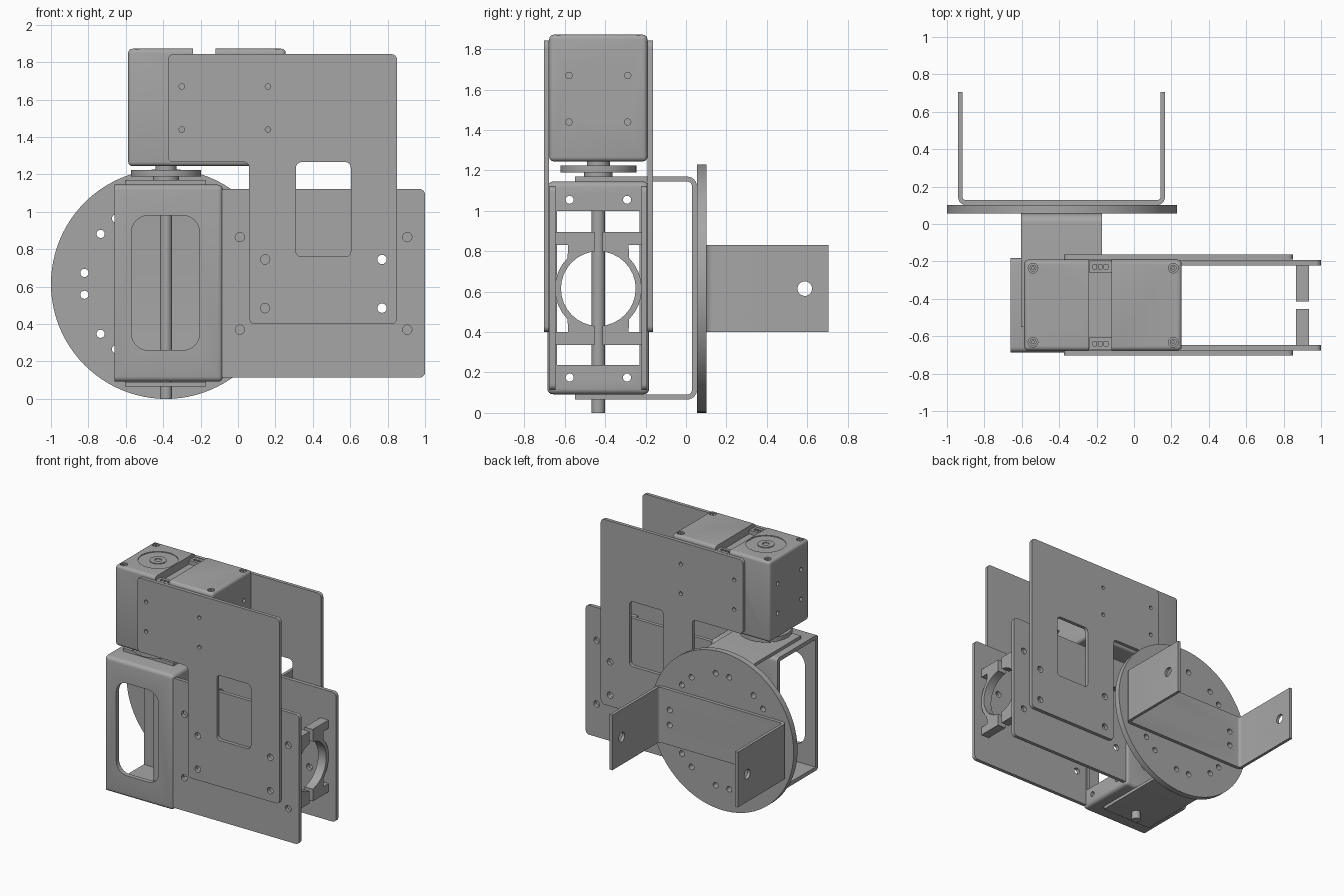
import bpy, bmesh
from math import pi, sin, cos
from mathutils import Matrix, Vector

if "Cube" in bpy.data.objects:
    bpy.data.objects.remove(bpy.data.objects["Cube"])

CX, CY, CZ = -0.385, -0.434, 0.615      # joint axis and hub height

metal = bpy.data.materials.new("grey metal")
metal.use_nodes = True
GREY = (0.38, 0.38, 0.38, 1)
metal.diffuse_color = GREY
metal.node_tree.nodes["Principled BSDF"].inputs["Base Color"].default_value = GREY

AXES = {"x": ((0, 1, 0), (0, 0, 1), (1, 0, 0)),
        "y": ((1, 0, 0), (0, 0, 1), (0, -1, 0)),
        "z": ((1, 0, 0), (0, 1, 0), (0, 0, 1))}


def add(name, mesh):
    ob = bpy.data.objects.new(name, mesh)
    bpy.context.collection.objects.link(ob)
    mesh.materials.clear()
    mesh.materials.append(metal)
    return ob


def circle(u, v, r, n=32):
    return [(u + r * cos(2 * pi * i / n), v + r * sin(2 * pi * i / n)) for i in range(n)]


def fillet(points, radii):
    """Round the square corners of an outline."""
    if not isinstance(radii, list):
        radii = [radii] * len(points)
    out = []
    for i, r in enumerate(radii):
        p = Vector(points[i])
        if r == 0:
            out.append(tuple(p))
            continue
        a = (Vector(points[i - 1]) - p).normalized()
        b = (Vector(points[(i + 1) % len(points)]) - p).normalized()
        c = p + (a + b) * r
        out += [tuple(c - r * (b * cos(t * pi / 12) + a * sin(t * pi / 12))) for t in range(7)]
    return out


def rect(u0, u1, v0, v1, r=0):
    return fillet([(u0, v0), (u1, v0), (u1, v1), (u0, v1)], r)


def slab(name, axis, lo, hi, loops):
    """Extrude an outline (first loop) with holes (other loops) along an axis."""
    cu = bpy.data.curves.new(name, "CURVE")
    cu.dimensions, cu.fill_mode, cu.extrude = "2D", "BOTH", (hi - lo) / 2
    for loop in loops:
        sp = cu.splines.new("POLY")
        sp.points.add(len(loop) - 1)
        for pt, (u, v) in zip(sp.points, loop):
            pt.co = (u, v, 0, 1)
        sp.use_cyclic_u = True
    tmp = bpy.data.objects.new(name, cu)
    bpy.context.collection.objects.link(tmp)
    bpy.context.view_layer.update()
    mesh = bpy.data.meshes.new_from_object(tmp.evaluated_get(bpy.context.evaluated_depsgraph_get()))
    bpy.data.objects.remove(tmp)
    u, v, w = (Vector(a) for a in AXES[axis])
    m = Matrix((u, v, w)).transposed().to_4x4()
    mid = (lo + hi) / 2
    m.translation = Vector([abs(c) * mid for c in w])
    bm = bmesh.new()
    bm.from_mesh(mesh)
    bm.transform(m)
    bmesh.ops.remove_doubles(bm, verts=bm.verts, dist=1e-5)
    bmesh.ops.recalc_face_normals(bm, faces=bm.faces)
    bm.to_mesh(mesh)
    bm.free()
    mesh.name = name
    return add(name, mesh)


def box(name, x0, x1, y0, y1, z0, z1, bevel=0, keep=lambda e: True):
    bm = bmesh.new()
    bmesh.ops.create_cube(bm, size=1)
    for v in bm.verts:
        v.co = [(a + b) / 2 + c * (b - a) for c, a, b in zip(v.co, (x0, y0, z0), (x1, y1, z1))]
    if bevel:
        bmesh.ops.bevel(bm, geom=[e for e in bm.edges if keep(e)], offset=bevel,
                        segments=4, profile=0.5, affect="EDGES")
    mesh = bpy.data.meshes.new(name)
    bm.to_mesh(mesh)
    bm.free()
    return add(name, mesh)


def cut(ob, cutters):
    for c in cutters:
        c.hide_render = True
        md = ob.modifiers.new("cut", "BOOLEAN")
        md.operation, md.solver, md.object = "DIFFERENCE", "EXACT", c
    bpy.context.view_layer.update()
    mesh = bpy.data.meshes.new_from_object(ob.evaluated_get(bpy.context.evaluated_depsgraph_get()))
    ob.modifiers.clear()
    ob.data = mesh
    for c in cutters:
        bpy.data.objects.remove(c)


def drum(name, r, z0, z1):
    return slab(name, "z", z0, z1, [circle(CX, CY, r, 48)])


# Round turntable with eight pairs of bolt holes
bolts = [circle(CX + 0.44 * cos(a), CZ + 0.44 * sin(a), 0.022, 16)
         for k in range(8) for a in (k * pi / 4 - 0.133, k * pi / 4 + 0.133)]
slab("turntable", "y", 0.055, 0.102, [circle(CX, CZ, 0.615, 96)] + bolts)

# Rear fork: bent strip with a pivot hole in each arm
x0, x1, t = -0.94, 0.165, 0.023
fork = slab("rear_fork", "z", 0.4, 0.83, [fillet(
    [(x0, 0.102), (x1, 0.102), (x1, 0.705), (x1 - t, 0.705), (x1 - t, 0.128),
     (x0 + t, 0.128), (x0 + t, 0.705), (x0, 0.705)],
    [0.04, 0.04, 0, 0, 0.018, 0.018, 0, 0])])
cut(fork, [slab("pivot_cutter", "x", -1.1, 0.3, [circle(0.588, CZ, 0.036)])]
    + [slab("bolt_cutter", "y", 0.09, 0.14, [b]) for b in bolts[:2] + bolts[8:10]])

# Swing bracket that wraps over and under the housing
slab("swing_bracket", "x", -0.605, -0.17, [fillet(
    [(-0.55, 0.066), (0.055, 0.066), (0.055, 1.17), (-0.55, 1.17),
     (-0.55, 1.146), (0.03, 1.146), (0.03, 0.09), (-0.55, 0.09)],
    [0, 0.05, 0.05, 0, 0, 0.026, 0.026, 0])])

# Housing: tray open on its outer side, windows in the other walls
hx0, hx1, hy = -0.66, -0.08, 0.252
housing = box("housing", hx0, hx1, CY - hy, CY + hy, 0.092, 1.145, 0.028,
              lambda e: max(v.co.x for v in e.verts) > hx1 - 0.01)
wells = [box("well_cutter", hx0 - 0.1, hx1 - 0.03, CY - hy + 0.035, CY + hy - 0.035, 0.122, 1.115),
         slab("window_cutter", "y", -1, 0, [rect(-0.57, -0.205, 0.26, 0.98, 0.09)]),
         slab("end_cutter", "x", -0.2, 0.1, [rect(CY - 0.205, CY + 0.205, 0.237, 1.0)])]
wells += [slab("hole_cutter", "x", -0.2, 0.1, [circle(CY + s * 0.142, z, 0.02, 16)])
          for s in (-1, 1) for z in (0.175, 1.055)]
cut(housing, wells)

# Side plates, mirrored about the joint
inner_holes = [circle(x, z, 0.025, 16) for x in (0.01, 0.905) for z in (0.37, 0.865)]
shared_holes = [circle(x, z, 0.025, 16) for x in (0.145, 0.77) for z in (0.485, 0.745)]
motor_holes = [circle(x, z, 0.015, 16) for x in (-0.3, 0.16) for z in (1.44, 1.67)]
outer = fillet([(0.06, 0.4), (0.85, 0.4), (0.85, 1.843), (-0.375, 1.843),
                (-0.375, 1.266), (0.06, 1.266)], 0.03)
for side, s in (("front", -1), ("back", 1)):
    lo, hi = sorted((CY + s * 0.213, CY + s * 0.241))
    slab(side + "_inner_plate", "y", lo, hi,
         [rect(-0.1, 1.0, 0.113, 1.122, 0.03)] + inner_holes + shared_holes)
    lo, hi = sorted((CY + s * 0.243, CY + s * 0.27))
    slab(side + "_outer_plate", "y", lo, hi,
         [outer, rect(0.31, 0.603, 0.76, 1.266, 0.03)] + shared_holes + motor_holes)

    # Half of the split ring clamp at the open end of the plates
    R, r, n = 0.215, 0.185, 16
    arc = [-pi / 2 + pi * i / n for i in range(n + 1)]
    bore = [(max(0.02, r * cos(a)), r * sin(a)) for a in arc]
    rim = [(R * cos(a), R * sin(a)) for a in arc if abs(R * sin(a)) < 0.155]
    half = [(0.02, -0.28), (0.213, -0.28), (0.213, -0.215), (0.15, -0.215)] + rim
    half += [(0.15, 0.215), (0.213, 0.215), (0.213, 0.28), (0.02, 0.28)] + bore[::-1]
    slab(side + "_clamp", "x", 0.865, 0.935, [[(CY + s * u, CZ + v) for u, v in half]])

# Drive shaft and coupling
drum("drive_shaft", 0.033, 0, 1.19)
drum("lower_collar", 0.07, 1.168, 1.19)
drum("coupling_disc", 0.188, 1.19, 1.225)
drum("upper_collar", 0.057, 1.225, 1.25)

# Motor with a cable channel, corner screw wells and side holes
mx0, mx1, my, mz = -0.587, 0.255, 0.243, 1.872
motor = box("motor", mx0, mx1, CY - my, CY + my, 1.245, mz, 0.022)
screws = [(x, CY + s * 0.198) for x in (-0.54, 0.21) for s in (-1, 1)]
trims = [box("channel_cutter", -0.24, -0.12, -1, 0, mz - 0.06, 2),
         slab("cap_cutter", "z", mz - 0.006, 2, [[(min(u, -0.25), v) for u, v in circle(CX, CY, 0.142, 48)]])]
trims += [slab("screw_cutter", "z", mz - 0.02, 2, [circle(x, y, 0.026, 16)]) for x, y in screws]
trims += [slab("side_cutter", "x", a, b, [circle(CY + s * 0.145, z, 0.016, 16)])
          for a, b in ((-0.7, mx0 + 0.02), (mx1 - 0.02, 0.4)) for s in (-1, 1) for z in (1.44, 1.67)]
cut(motor, trims)
slab("motor_horn", "z", mz - 0.01, mz, [circle(CX, CY, 0.06), circle(CX, CY, 0.025)])
for i, (x, y) in enumerate(screws):
    slab("motor_screw_%d" % i, "z", mz - 0.03, mz - 0.006, [circle(x, y, 0.018, 16), circle(x, y, 0.008, 6)])

# Cable sockets at both ends of the channel
for side, s in (("front", -1), ("back", 1)):
    y = CY + s * 0.205
    slab(side + "_socket", "z", mz - 0.07, mz - 0.03,
         [rect(-0.239, -0.121, y - 0.033, y + 0.033)]
         + [rect(px - 0.01, px + 0.01, y - 0.012, y + 0.012) for px in (-0.21, -0.18, -0.15)])

# Smooth the curved sides, keep the edges crisp
for ob in bpy.context.scene.objects:
    ob.select_set(ob.type == "MESH" and metal.name in ob.data.materials)
    if ob.select_get():
        bpy.context.view_layer.objects.active = ob
bpy.ops.object.shade_smooth_by_angle(angle=0.5)
